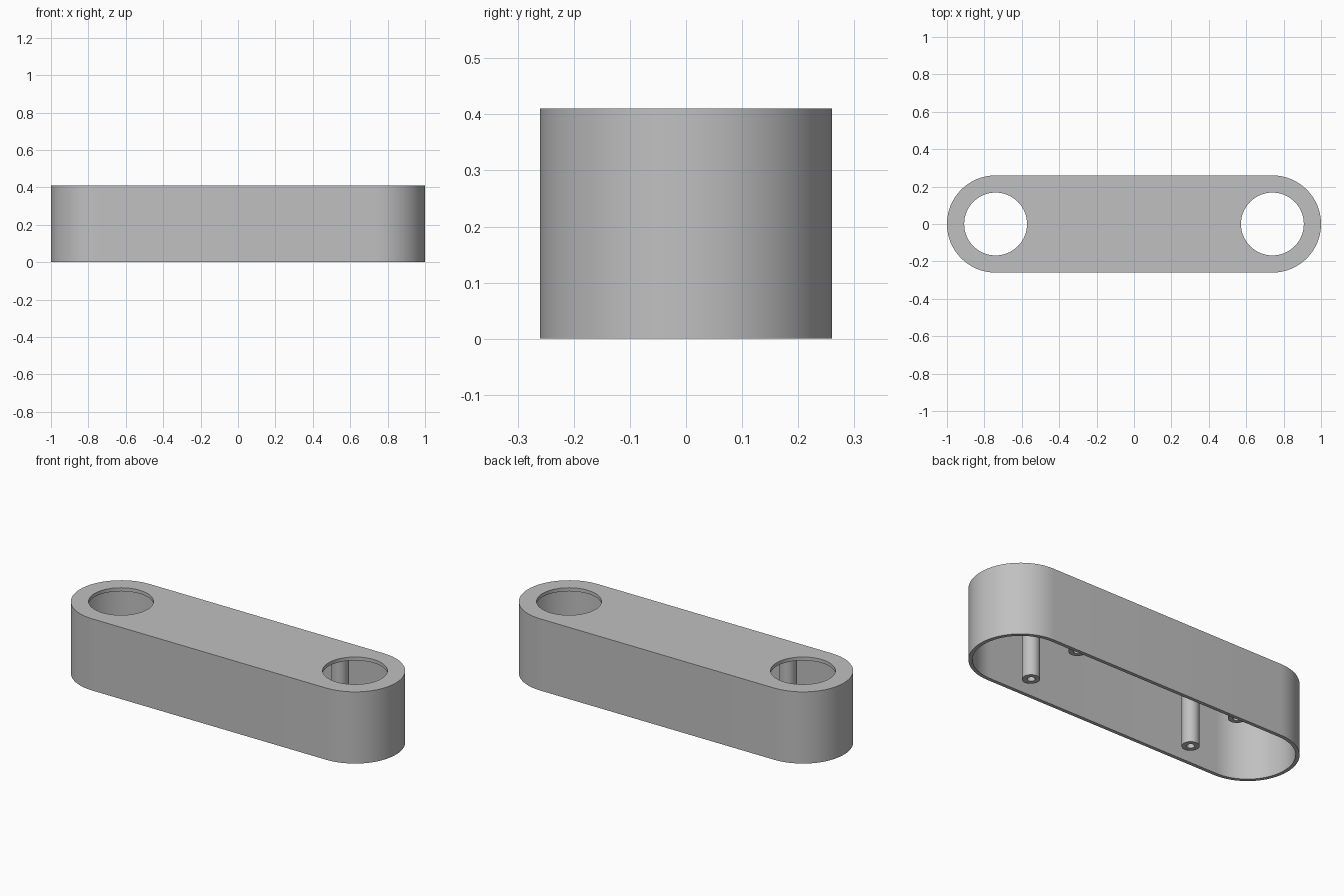
import bpy, bmesh, math

if "Cube" in bpy.data.objects:
    bpy.data.objects.remove(bpy.data.objects["Cube"], do_unlink=True)

HALF_SPAN, RADIUS, HEIGHT, WALL = 0.74, 0.26, 0.41, 0.02
HOLE_R = 0.168
BOSS_X, BOSS_Y, BOSS_R, BORE_R, BOSS_Z = 0.52, 0.18, 0.045, 0.02, 0.05
ROOF = HEIGHT - WALL

grey = bpy.data.materials.new("plain grey")
grey.use_nodes = True
colour = (0.53, 0.53, 0.53, 1)
grey.diffuse_color = colour
grey.node_tree.nodes["Principled BSDF"].inputs["Base Color"].default_value = colour


def circle(r, n=48):
    return [(r * math.cos(math.tau * i / n), r * math.sin(math.tau * i / n)) for i in range(n)]


def stadium(r, n=32):
    """Rounded slot outline: two half circles joined by straight sides."""
    pts = []
    for side in (1, -1):
        for i in range(n + 1):
            a = math.pi * (i / n - 0.5)
            pts.append((side * (HALF_SPAN + r * math.cos(a)), side * r * math.sin(a)))
    return pts


def prism(name, outline, z0, z1, x=0, y=0):
    bm = bmesh.new()
    base = bm.faces.new([bm.verts.new((px + x, py + y, z0)) for px, py in outline])
    top = bmesh.ops.extrude_face_region(bm, geom=[base])["geom"]
    for v in top:
        if isinstance(v, bmesh.types.BMVert):
            v.co.z = z1
    bmesh.ops.recalc_face_normals(bm, faces=bm.faces)
    mesh = bpy.data.meshes.new(name)
    bm.to_mesh(mesh)
    bm.free()
    mesh.materials.append(grey)
    obj = bpy.data.objects.new(name, mesh)
    bpy.context.collection.objects.link(obj)
    return obj


def cut(obj, cutters):
    """Subtract each cutter, then remove it."""
    bpy.context.view_layer.objects.active = obj
    for cutter in cutters:
        cutter.hide_render = True
        mod = obj.modifiers.new("cut", "BOOLEAN")
        mod.operation, mod.solver, mod.object = "DIFFERENCE", "EXACT", cutter
        bpy.ops.object.modifier_apply(modifier=mod.name)
        bpy.data.objects.remove(cutter, do_unlink=True)


def smooth(obj):
    bpy.ops.object.select_all(action="DESELECT")
    obj.select_set(True)
    bpy.context.view_layer.objects.active = obj
    bpy.ops.object.shade_smooth_by_angle(angle=math.radians(30))


# Open-bottomed housing with a round opening at each end of the roof
housing = prism("housing", stadium(RADIUS), 0, HEIGHT)
cut(housing, [prism("cavity_cutter", stadium(RADIUS - WALL), -0.1, ROOF)]
    + [prism("opening_cutter", circle(HOLE_R, 64), ROOF - 0.1, HEIGHT + 0.1, x=s * HALF_SPAN)
       for s in (1, -1)])
smooth(housing)

# Four hollow screw posts hanging from the roof
for sx, side in ((1, "left"), (-1, "right")):
    for sy, end in ((1, "back"), (-1, "front")):
        x, y = sx * BOSS_X, sy * BOSS_Y
        post = prism(f"screw_post_{end}_{side}", circle(BOSS_R), BOSS_Z, ROOF + 0.005, x, y)
        cut(post, [prism("bore_cutter", circle(BORE_R, 32), 0, ROOF, x, y)])
        smooth(post)
